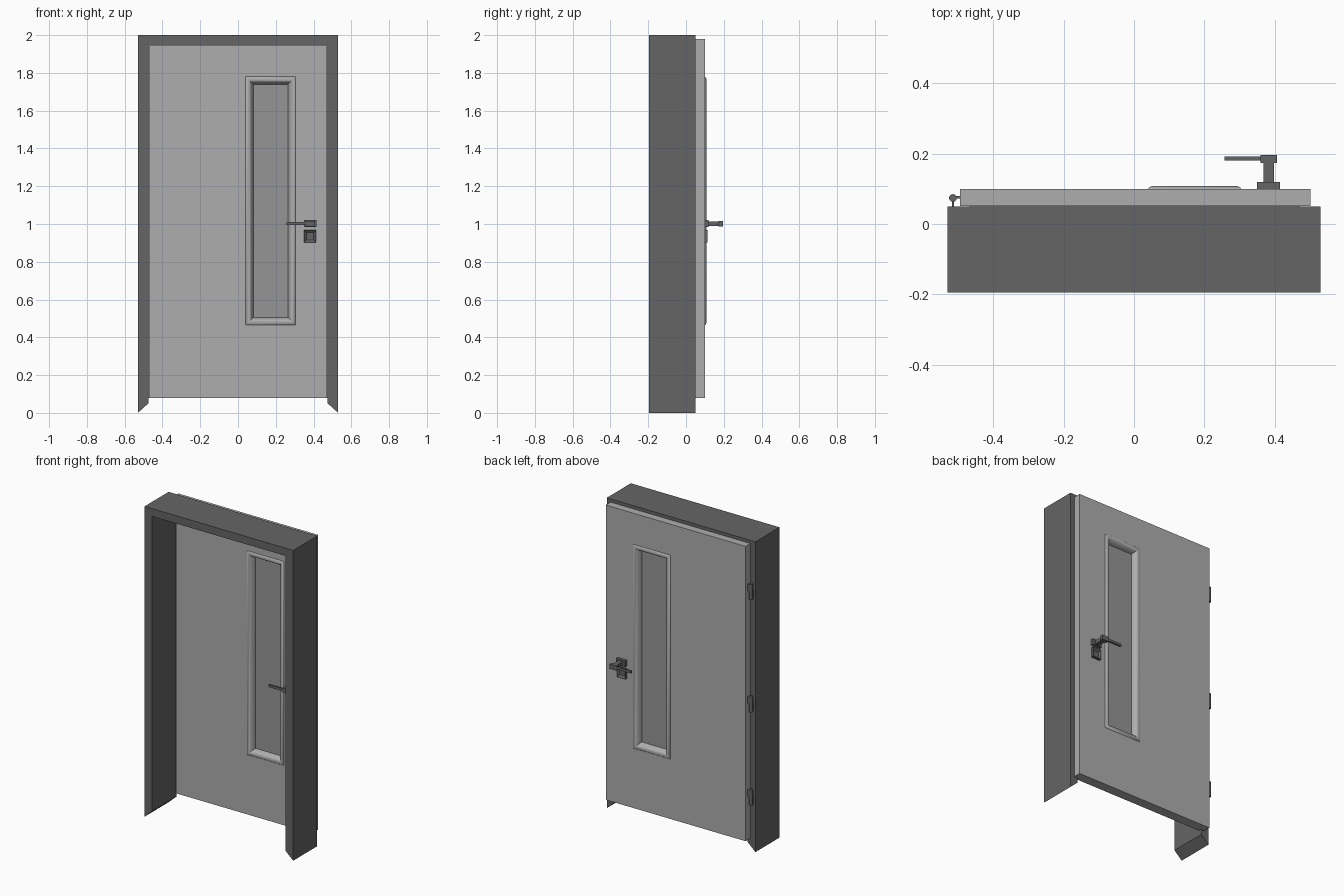
import bpy, bmesh, math
from mathutils import Matrix

if "Cube" in bpy.data.objects:
    bpy.data.objects.remove(bpy.data.objects["Cube"])

YF, YB = 0.035, 0.10          # front and back faces of the leaf


def mat(name, v):
    m = bpy.data.materials.new(name)
    m.diffuse_color = (v, v, v, 1)
    m.use_nodes = True
    m.node_tree.nodes["Principled BSDF"].inputs["Base Color"].default_value = m.diffuse_color
    return m


DARK, LIGHT, GLASS = mat("dark_grey", 0.13), mat("light_grey", 0.42), mat("glass_grey", 0.3)


def finish(name, bm, m, smooth=None):
    bmesh.ops.recalc_face_normals(bm, faces=bm.faces)
    me = bpy.data.meshes.new(name)
    bm.to_mesh(me)
    bm.free()
    me.materials.append(m)
    ob = bpy.data.objects.new(name, me)
    bpy.context.collection.objects.link(ob)
    if smooth:
        bpy.ops.object.select_all(action='DESELECT')
        ob.select_set(True)
        bpy.context.view_layer.objects.active = ob
        bpy.ops.object.shade_smooth_by_angle(angle=math.radians(smooth))
    return ob


def box(bm, x0, x1, y0, y1, z0, z1):
    m = Matrix.Translation(((x0 + x1) / 2, (y0 + y1) / 2, (z0 + z1) / 2))
    m = m @ Matrix.Diagonal((x1 - x0, abs(y1 - y0), z1 - z0, 1))
    return bmesh.ops.create_cube(bm, size=1, matrix=m)["verts"]


def ring(loops):
    """Closed band through rectangles (x0, x1, z0, z1, y)."""
    bm = bmesh.new()
    rows = [[bm.verts.new((x, y, z)) for x, z in ((a, c), (b, c), (b, d), (a, d))]
            for a, b, c, d, y in loops]
    for i, r in enumerate(rows):
        s = rows[(i + 1) % len(rows)]
        for k in range(4):
            bm.faces.new((r[k], r[(k + 1) % 4], s[(k + 1) % 4], s[k]))
    return bm


# Door frame: arch profile with mitred feet, extruded in depth
bm = bmesh.new()
prof = [(-.53, 0), (-.53, 2), (.53, 2), (.53, 0), (.475, .05), (.475, 1.95), (-.475, 1.95), (-.475, .05)]
f = bm.faces.new([bm.verts.new((x, -.195, z)) for x, z in prof])
ext = bmesh.ops.extrude_face_region(bm, geom=[f])["geom"]
bmesh.ops.translate(bm, vec=(0, .245, 0), verts=[v for v in ext if isinstance(v, bmesh.types.BMVert)])
finish("door_frame", bm, DARK)

# Rebated door leaf with window opening
W = (.04, .305, .465, 1.78)


def inset(d, y):
    return (W[0] + d, W[1] - d, W[2] + d, W[3] - d, y)


finish("door_leaf", ring([
    (-.495, .502, .08, 1.98, YB), inset(.025, YB), inset(.025, YF),
    (-.468, .472, .08, 1.945, YF), (-.468, .472, .08, 1.945, .051), (-.495, .502, .08, 1.98, .051)]), LIGHT)

# Window moulding on both sides, and pane
section = [(0, 0), (.004, .005), (.012, .008), (.02, .007), (.028, 0), (.035, -.012), (.041, -.028)]
back = [inset(d, YB + h) for d, h in section]
front = [inset(d, YF - h) for d, h in reversed(section)]
finish("window_moulding", ring(back + front), LIGHT, 35)
bm = bmesh.new()
box(bm, .07, .275, .063, .072, .495, 1.75)
finish("window_pane", bm, GLASS)

# Lever handles and keyhole plates on both sides
for side, y0, s in (("back", YB, 1), ("front", YF, -1)):
    def y(d):
        return y0 + s * d

    def part(bm, x0, x1, d0, d1, z0, z1):
        return box(bm, x0, x1, (min(y(d0), y(d1))), max(y(d0), y(d1)), z0, z1)

    bm = bmesh.new()
    part(bm, .35, .415, 0, .02, .983, 1.022)
    part(bm, .368, .398, .02, .075, .99, 1.014)
    part(bm, .36, .407, .073, .096, .987, 1.017)
    part(bm, .258, .361, .08, .092, .994, 1.01)
    finish(side + "_lever_handle", bm, DARK)

    bm = bmesh.new()
    part(bm, .35, .412, 0, .015, .903, .967)
    bm.normal_update()
    face = [f for f in bm.faces if f.normal.y * s > .9]
    bmesh.ops.inset_region(bm, faces=face, thickness=.018)
    bmesh.ops.translate(bm, vec=(0, -s * .01, 0), verts=face[0].verts)
    finish(side + "_keyhole_plate", bm, DARK)

# Hinges: knuckle, upper flap to the leaf, lower flap to the frame
for i, z in enumerate((.36, .96, 1.685)):
    bm = bmesh.new()
    bmesh.ops.create_cone(bm, cap_ends=True, segments=16, radius1=.011, radius2=.011, depth=.1,
                          matrix=Matrix.Translation((-.515, .074, z)))
    box(bm, -.515, -.49, .073, .079, z, z + .045)
    box(bm, -.518, -.512, .045, .074, z - .045, z)
    finish("hinge_%d" % (i + 1), bm, DARK, 35)
